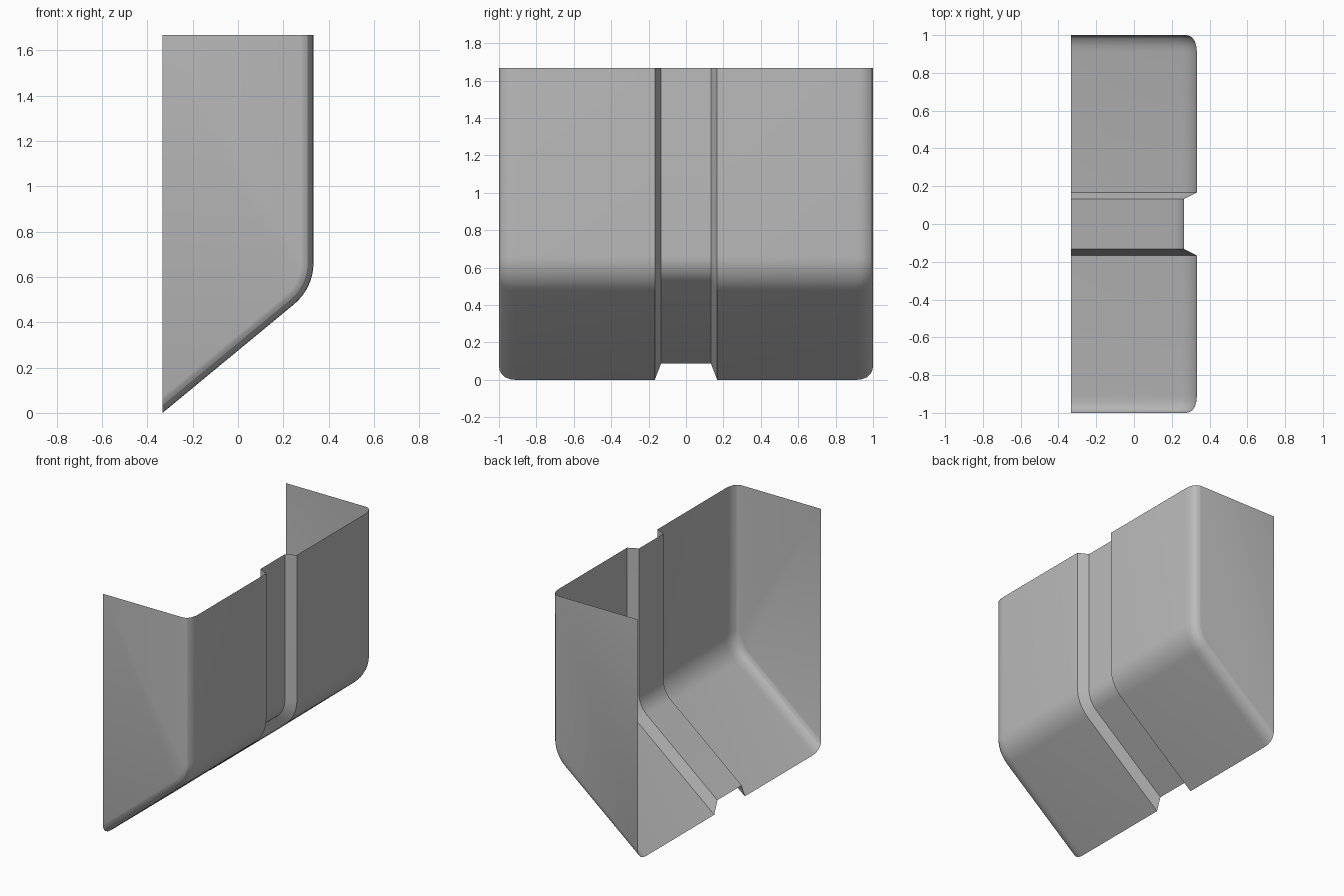
import bpy, bmesh, math

cube = bpy.data.objects.get("Cube")
if cube:
    bpy.data.objects.remove(cube)

BACK, FRONT, TOP = -0.333, 0.333, 1.667   # open side x, wall x, open top z
BEND_Z, RADIUS, STEPS = 0.55, 0.235, 8    # where floor meets wall, bend radius
SLOPE = math.atan2(BEND_Z, FRONT - BACK)
TURN = math.pi / 2 - SLOPE


def profile(inset):
    """Sloping floor, rounded bend and upright wall, moved inward by inset."""
    r = RADIUS - inset
    cx = FRONT - RADIUS
    cz = BEND_Z + RADIUS * math.tan(TURN / 2)
    pts = [(BACK, inset / math.cos(SLOPE))]
    for k in range(STEPS + 1):
        a = -TURN * (1 - k / STEPS)
        pts.append((cx + r * math.cos(a), cz + r * math.sin(a)))
    return pts + [(FRONT - inset, TOP)]


# Half section: (inset, y, crease) from the groove floor to the rounded end
half = [(0.068, 0.133, True), (0, 0.167, True), (0, 0.91, False),
        (0.003, 0.942, False), (0.012, 0.97, False), (0.026, 0.988, True),
        (0.04, 0.996, False), (0.055, 1.0, False)]
section = [(d, -y, c) for d, y, c in reversed(half)] + half

bm = bmesh.new()
rows = [[bm.verts.new((x, y, z)) for x, z in profile(d)] for d, y, c in section]

# Curved sheet with the central groove
for a, b in zip(rows, rows[1:]):
    for j in range(len(a) - 1):
        bm.faces.new((a[j], b[j], b[j + 1], a[j + 1]))

# Flat end walls
for row, y in ((rows[0], -1), (rows[-1], 1)):
    loop = row + [bm.verts.new((BACK, y, TOP))]
    bm.faces.new(loop if y < 0 else loop[::-1])

# Smooth shading with creased groove and end edges
for f in bm.faces:
    f.smooth = True
for row, (d, y, crease) in zip(rows, section):
    if crease:
        for v, w in zip(row, row[1:]):
            bm.edges.get((v, w)).smooth = False

mesh = bpy.data.meshes.new("bent_shell")
bm.to_mesh(mesh)
bm.free()
shell = bpy.data.objects.new("bent_shell", mesh)
bpy.context.collection.objects.link(shell)

# Plain grey
grey = bpy.data.materials.new("plain_grey")
grey.use_nodes = True
colour = (0.5, 0.5, 0.5, 1)
grey.diffuse_color = colour
grey.node_tree.nodes["Principled BSDF"].inputs["Base Color"].default_value = colour
mesh.materials.append(grey)
